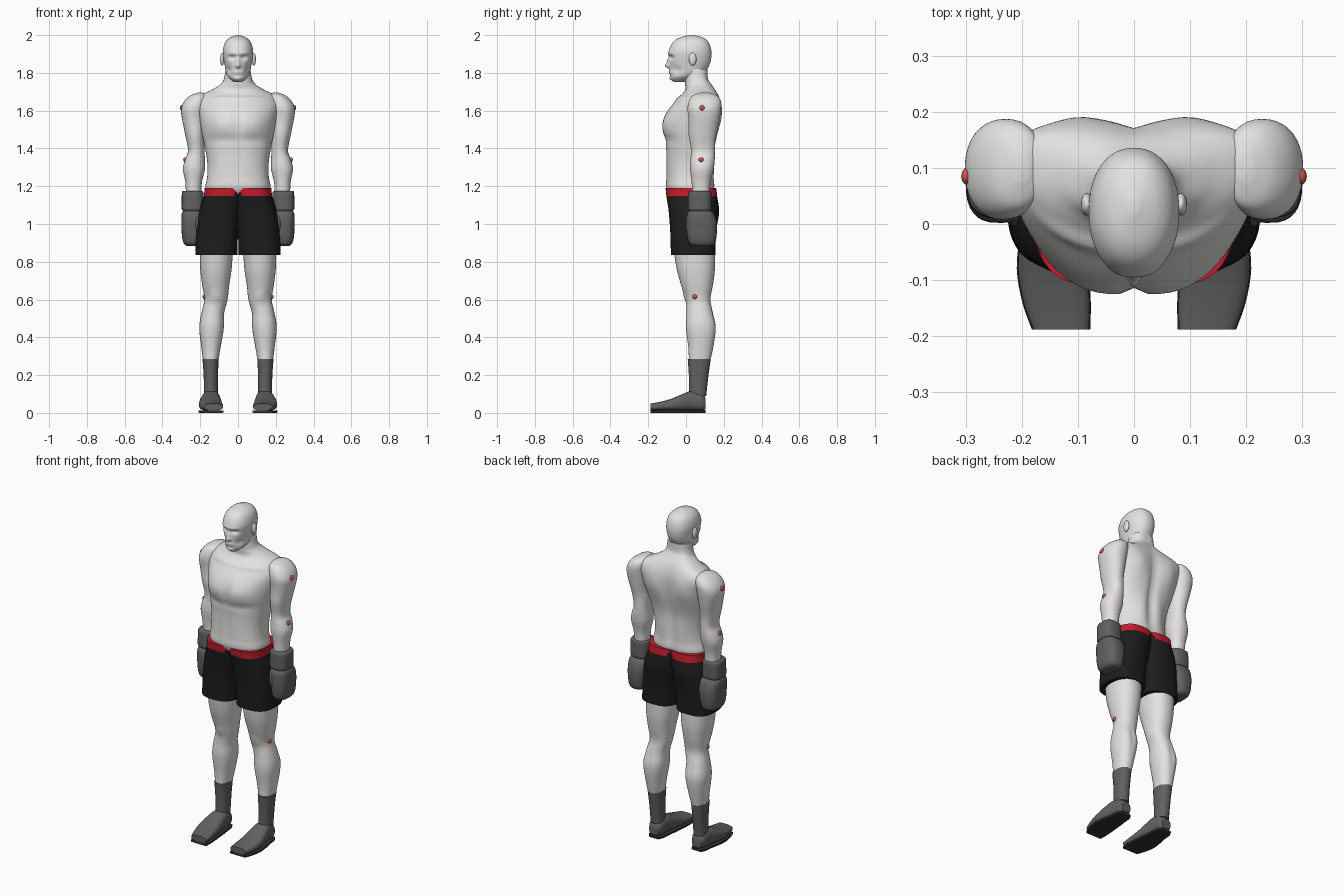
import bpy, bmesh, math
from mathutils import Vector


def material(name, r, g, b):
    m = bpy.data.materials.new(name)
    m.diffuse_color = (r, g, b, 1)
    return m


SKIN = material("pale skin", .77, .765, .75)
BLACK = material("black cloth", .012, .012, .012)
RED = material("red waistband", .55, .012, .025)
GREY = material("dark grey leather", .12, .12, .12)
SOLE = material("sole rubber", .03, .03, .03)
JOINT = material("joint red", .6, .09, .08)


def smooth_rings(rings, steps):
    """Catmull-Rom through the control rings."""
    out = []
    for i in range(len(rings) - 1):
        p = [rings[max(0, min(len(rings) - 1, i + k))] for k in (-1, 0, 1, 2)]
        for s in range(steps):
            t = s / steps
            out.append([.5 * (2 * b + (c - a) * t + (2 * a - 5 * b + 4 * c - d) * t * t
                              + (3 * b - a - 3 * c + d) * t ** 3) for a, b, c, d in zip(*p)])
    return out + [list(rings[-1])]


def finish(name, bm, mats, angle):
    bmesh.ops.recalc_face_normals(bm, faces=bm.faces)
    me = bpy.data.meshes.new(name)
    bm.to_mesh(me)
    bm.free()
    ob = bpy.data.objects.new(name, me)
    bpy.context.collection.objects.link(ob)
    for m in mats:
        me.materials.append(m)
    bpy.ops.object.select_all(action='DESELECT')
    ob.select_set(True)
    bpy.context.view_layer.objects.active = ob
    bpy.ops.object.shade_smooth_by_angle(angle=math.radians(angle))
    return ob


def loft(name, rings, mats, side=1, n=32, p=2.2, steps=4, along_y=False, angle=50):
    """Rings are (position, centre a, centre b, radius a, radius b)."""
    bm = bmesh.new()
    loops = []
    for t, a, b, ra, rb in smooth_rings(rings, steps):
        loop = []
        for k in range(n):
            w = 2 * math.pi * k / n
            c, s = math.cos(w), math.sin(w)
            u = a + ra * math.copysign(abs(c) ** (2 / p), c)
            v = b + rb * math.copysign(abs(s) ** (2 / p), s)
            loop.append(bm.verts.new((side * u, t, v) if along_y else (side * u, v, t)))
        loops.append(loop)
    for l0, l1 in zip(loops, loops[1:]):
        for k in range(n):
            j = (k + 1) % n
            bm.faces.new((l0[k], l0[j], l1[j], l1[k]))
    bm.faces.new(loops[0])
    bm.faces.new(loops[-1])
    return finish(name, bm, mats, angle)


def ball(name, loc, scale, mat):
    bm = bmesh.new()
    bmesh.ops.create_uvsphere(bm, u_segments=20, v_segments=12, radius=1)
    for v in bm.verts:
        v.co = Vector(loc) + Vector([a * b for a, b in zip(v.co, scale)])
    return finish(name, bm, [mat], 60)


def bump(ob, centre, radii, delta):
    """Push a soft bulge or hollow, mirrored across x when off centre."""
    for sx in ((1, -1) if centre[0] else (1,)):
        c = (centre[0] * sx, centre[1], centre[2])
        d = Vector((delta[0] * sx, delta[1], delta[2]))
        for v in ob.data.vertices:
            v.co += d * math.exp(-sum(((a - b) / r) ** 2 for a, b, r in zip(v.co, c, radii)))


# Torso and neck
torso = loft("torso", [
    (1.13, 0, .025, .15, .095), (1.19, 0, .022, .172, .126), (1.25, 0, .02, .163, .124),
    (1.32, 0, .02, .162, .124), (1.40, 0, .022, .174, .128), (1.50, 0, .025, .195, .145),
    (1.58, 0, .035, .212, .142), (1.64, 0, .055, .222, .122), (1.68, 0, .07, .2, .098),
    (1.71, 0, .075, .14, .08), (1.74, 0, .065, .092, .07), (1.77, 0, .055, .074, .062),
    (1.82, 0, .055, .066, .06)], [SKIN], n=72, p=2.4, steps=6)
for v in torso.data.vertices:  # shoulders swept back
    v.co.y += .9 * v.co.x ** 2 * max(0, min(1, (v.co.z - 1.25) / .3))
bump(torso, (.09, -.1, 1.53), (.08, .1, .05), (0, -.012, 0))      # chest
bump(torso, (0, -.12, 1.53), (.014, .06, .08), (0, .012, 0))      # breastbone
bump(torso, (.09, -.1, 1.445), (.09, .1, .018), (0, .008, 0))     # under chest
bump(torso, (0, -.1, 1.32), (.012, .06, .1), (0, .006, 0))        # belly line
bump(torso, (0, .17, 1.42), (.022, .08, .22), (0, -.02, 0))       # spine
bump(torso, (.1, .17, 1.58), (.06, .08, .08), (0, .014, 0))       # shoulder blades
bump(torso, (.06, .14, 1.3), (.04, .08, .1), (0, .008, 0))        # lower back
bump(torso, (.09, -.02, 1.665), (.09, .06, .012), (0, -.008, .004))  # collarbones

# Head with sculpted face
head = loft("head", [
    (1.752, 0, -.035, .022, .028), (1.775, 0, -.018, .05, .06), (1.80, 0, .005, .063, .09),
    (1.84, 0, .018, .071, .105), (1.88, 0, .022, .078, .112), (1.92, 0, .022, .08, .112),
    (1.96, 0, .025, .069, .096), (1.985, 0, .028, .046, .066), (2.0, 0, .03, .01, .014)],
    [SKIN], n=80, p=2.2, steps=7)
bump(head, (.03, -.08, 1.882), (.02, .04, .012), (0, .014, 0))    # eye sockets
bump(head, (.03, -.085, 1.903), (.03, .04, .01), (0, -.005, 0))   # brow
bump(head, (0, -.09, 1.86), (.01, .04, .022), (0, -.012, 0))      # nose bridge
bump(head, (0, -.09, 1.837), (.013, .04, .012), (0, -.022, 0))    # nose tip
bump(head, (0, -.085, 1.803), (.025, .04, .009), (0, -.008, 0))   # lips
bump(head, (0, -.09, 1.802), (.022, .04, .003), (0, .006, 0))     # mouth line
bump(head, (0, -.07, 1.768), (.025, .04, .012), (0, -.012, 0))    # chin
bump(head, (.055, -.06, 1.815), (.02, .04, .02), (-.006, .008, 0))  # cheeks

ARM = [
    (1.14, .235, .08, .04, .045), (1.22, .235, .08, .044, .05), (1.29, .233, .084, .058, .062),
    (1.34, .228, .088, .053, .064), (1.39, .221, .09, .044, .063), (1.48, .228, .088, .053, .068),
    (1.56, .234, .095, .063, .082), (1.61, .233, .097, .068, .089), (1.65, .222, .1, .062, .085),
    (1.68, .207, .1, .045, .066), (1.695, .2, .1, .014, .025)]
LEG = [
    (.26, .145, .07, .038, .055), (.34, .143, .078, .05, .065), (.45, .14, .08, .065, .08),
    (.53, .133, .073, .06, .07), (.60, .117, .065, .062, .065), (.68, .118, .058, .072, .085),
    (.76, .117, .052, .083, .101), (.86, .115, .045, .088, .11)]
SHORTS = [
    (.835, .115, .038, .111, .118), (.95, .11, .038, .111, .121), (1.07, .092, .038, .112, .13),
    (1.148, .073, .03, .108, .134), (1.19, .07, .026, .108, .134)]
SHOE = [
    (-.188, .13, .031, .05, .018), (-.14, .138, .035, .059, .023), (-.08, .145, .043, .062, .031),
    (-.02, .145, .055, .056, .044), (.03, .143, .064, .048, .052), (.08, .143, .058, .042, .046),
    (.104, .143, .05, .03, .03)]

for side, word in ((1, "left"), (-1, "right")):
    # Arm
    arm = loft(word + "_arm", ARM, [SKIN], side, n=40, steps=5)
    bump(arm, (.23, .02, 1.47), (.05, .04, .05), (0, -.007, 0))
    bump(arm, (.24, .16, 1.5), (.05, .05, .05), (0, .007, 0))
    # Glove: cuff, mitt, thumb
    loft(word + "_glove_cuff", [
        (1.068, .24, .073, .05, .055), (1.08, .24, .073, .058, .062), (1.12, .24, .073, .058, .062),
        (1.165, .24, .073, .057, .061), (1.176, .24, .073, .05, .054)], [GREY], side, p=2.8)
    loft(word + "_glove_mitt", [
        (.884, .24, .085, .03, .045), (.895, .24, .085, .046, .066), (.93, .24, .084, .056, .077),
        (1.0, .238, .083, .062, .081), (1.05, .238, .078, .061, .073), (1.07, .24, .075, .05, .057)],
        [GREY], side, p=2.8)
    ball(word + "_glove_thumb", (side * .207, .025, 1.0), (.028, .03, .06), GREY)
    # Leg, sock
    leg = loft(word + "_leg", LEG, [SKIN], side, n=40, steps=5)
    bump(leg, (.117, 0, .615), (.03, .05, .03), (0, -.008, 0))    # kneecap
    bump(leg, (.14, .16, .47), (.012, .04, .07), (0, -.007, 0))   # calf split
    loft(word + "_sock", [(.09, .143, .062, .036, .045), (.2, .144, .067, .038, .052),
                          (.285, .145, .07, .043, .061)], [GREY], side)
    # Shoe and flat sole
    loft(word + "_shoe", SHOE, [GREY], side, p=2.7, along_y=True)
    loft(word + "_sole", [(y, a, .007, ra + .002, .007) for y, a, b, ra, rb in SHOE],
         [SOLE], side, p=8, along_y=True, angle=30)
    # Shorts with red waistband, notched at the middle
    shorts = loft(word + "_shorts", SHORTS, [BLACK, RED], side, n=64, p=2.7, steps=6, angle=40)
    bump(shorts, (.09, .17, 1.06), (.05, .06, .06), (0, .008, 0))
    for f in shorts.data.polygons:
        if f.center.z > 1.148 + max(0, .04 - 1.6 * abs(f.center.x)):
            f.material_index = 1
    # Ear and joint markers
    ball(word + "_ear", (side * .084, .035, 1.873), (.011, .02, .034), SKIN)
    ball(word + "_shoulder_marker", (side * .299, .085, 1.615), (.009, .014, .014), JOINT)
    ball(word + "_elbow_marker", (side * .279, .08, 1.34), (.011, .013, .013), JOINT)
    ball(word + "_knee_marker", (side * .177, .047, .615), (.011, .013, .013), JOINT)
